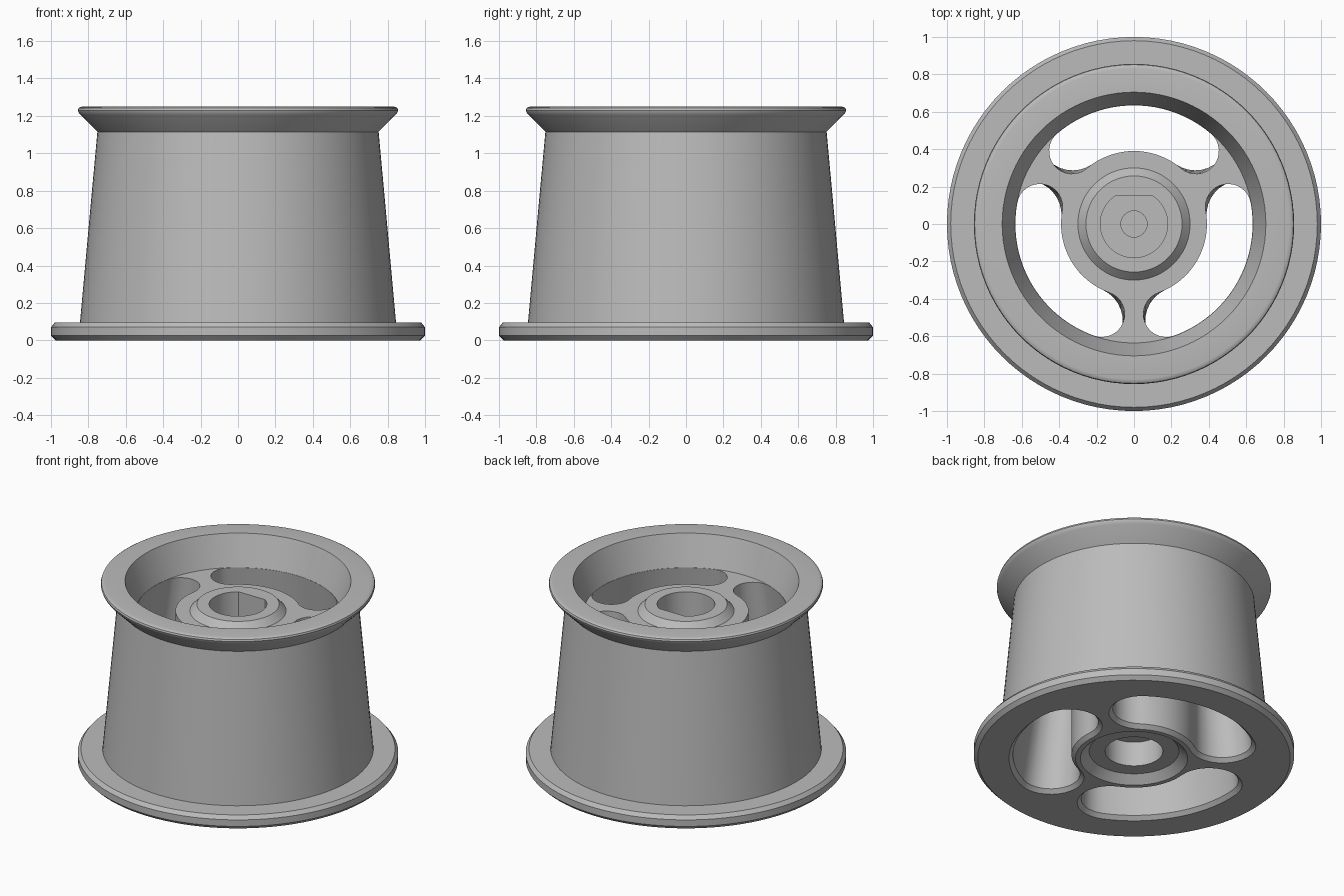
import bpy, bmesh
from math import sin, cos, pi, asin, radians, sqrt

if "Cube" in bpy.data.objects:
    bpy.data.objects.remove(bpy.data.objects["Cube"], do_unlink=True)

SEGMENTS = 96

grey = bpy.data.materials.new("plain grey")
grey.use_nodes = True
colour = (0.5, 0.5, 0.5, 1)
grey.diffuse_color = colour
grey.node_tree.nodes["Principled BSDF"].inputs["Base Color"].default_value = colour


def finish(name, bm):
    bmesh.ops.recalc_face_normals(bm, faces=bm.faces)
    mesh = bpy.data.meshes.new(name)
    bm.to_mesh(mesh)
    bm.free()
    mesh.materials.append(grey)
    obj = bpy.data.objects.new(name, mesh)
    bpy.context.collection.objects.link(obj)
    return obj


def revolve(name, profile):
    """Spin a closed (radius, height) profile about z; its ends lie on the axis."""
    bm = bmesh.new()
    verts = [bm.verts.new((r, 0, z)) for r, z in profile]
    edges = [bm.edges.new(pair) for pair in zip(verts, verts[1:])]
    bmesh.ops.spin(bm, geom=verts + edges, cent=(0, 0, 0), axis=(0, 0, 1),
                   angle=2 * pi, steps=SEGMENTS, use_merge=True)
    bmesh.ops.remove_doubles(bm, verts=bm.verts, dist=1e-5)
    return finish(name, bm)


def loft(name, layers):
    """Join stacked (outline, height) layers into a closed solid."""
    bm = bmesh.new()
    rings = [[bm.verts.new((x, y, z)) for x, y in outline] for outline, z in layers]
    for low, high in zip(rings, rings[1:]):
        for i in range(len(low)):
            j = (i + 1) % len(low)
            bm.faces.new((low[i], low[j], high[j], high[i]))
    bm.faces.new(rings[0][::-1])
    bm.faces.new(rings[-1])
    return finish(name, bm)


def arc(cx, cy, r, start, end, steps):
    return [(cx + r * cos(start + (end - start) * i / steps),
             cy + r * sin(start + (end - start) * i / steps)) for i in range(steps + 1)]


def slot(inner, outer, gap, centre):
    """Curved slot with round ends, leaving a spoke of half width gap."""
    mid, half = (inner + outer) / 2, (outer - inner) / 2
    reach = pi / 3 - asin((half + gap) / mid)
    a, b = centre - reach, centre + reach
    points = arc(0, 0, outer, a, b, 32)
    points += arc(mid * cos(b), mid * sin(b), half, b, b + pi, 16)[1:]
    points += arc(0, 0, inner, b, a, 32)[1:]
    points += arc(mid * cos(a), mid * sin(a), half, a + pi, a + 2 * pi, 16)[1:-1]
    return points


# Solid wheel: bottom recess, flange, tapered barrel, flared rim, dish and hub boss
wheel = revolve("wheel_body", [
    (0, 0.22), (0.18, 0.22), (0.18, 0.05), (0.28, 0.05), (0.335, 0),
    (0.975, 0), (1, 0.025), (1, 0.07), (0.98, 0.095), (0.845, 0.095),
    (0.752, 1.115), (0.842, 1.205), (0.852, 1.218), (0.856, 1.23), (0.852, 1.242),
    (0.842, 1.248), (0.83, 1.25), (0.705, 1.25), (0.636, 1.045),
    (0.3, 1.045), (0.257, 1.09), (0, 1.09)])

# Three tapering openings between the spokes, chamfered underneath
cutters = []
for k in range(3):
    angle = radians(90 + 120 * k)
    cutters.append(loft("opening_cutter", [
        (slot(0.345, 0.80, 0.015, angle), -0.02),
        (slot(0.39, 0.755, 0.06, angle), 0.025),
        (slot(0.39, 0.634, 0.05, angle), 1.045),
        (slot(0.39, 0.634, 0.05, angle), 1.06)]))

# Shaft bore with one flat side, and the small screw hole below it
flat = asin(0.15 / 0.18)
bore = arc(0, 0, 0.18, pi - flat, 2 * pi + flat, 48)
cutters.append(loft("bore_cutter", [(bore, 0.35), (bore, 1.2)]))
screw = arc(0, 0, 0.07, 0, 2 * pi, 32)[:-1]
cutters.append(loft("screw_cutter", [(screw, 0.25), (screw, 0.4)]))

bpy.context.view_layer.objects.active = wheel
for cutter in cutters:
    cutter.hide_render = True
    mod = wheel.modifiers.new("cut", "BOOLEAN")
    mod.operation = "DIFFERENCE"
    mod.solver = "EXACT"
    mod.object = cutter
    bpy.ops.object.modifier_apply(modifier=mod.name)
    bpy.data.objects.remove(cutter, do_unlink=True)

bpy.ops.object.select_all(action="DESELECT")
wheel.select_set(True)
bpy.ops.object.shade_smooth_by_angle(angle=radians(30))
